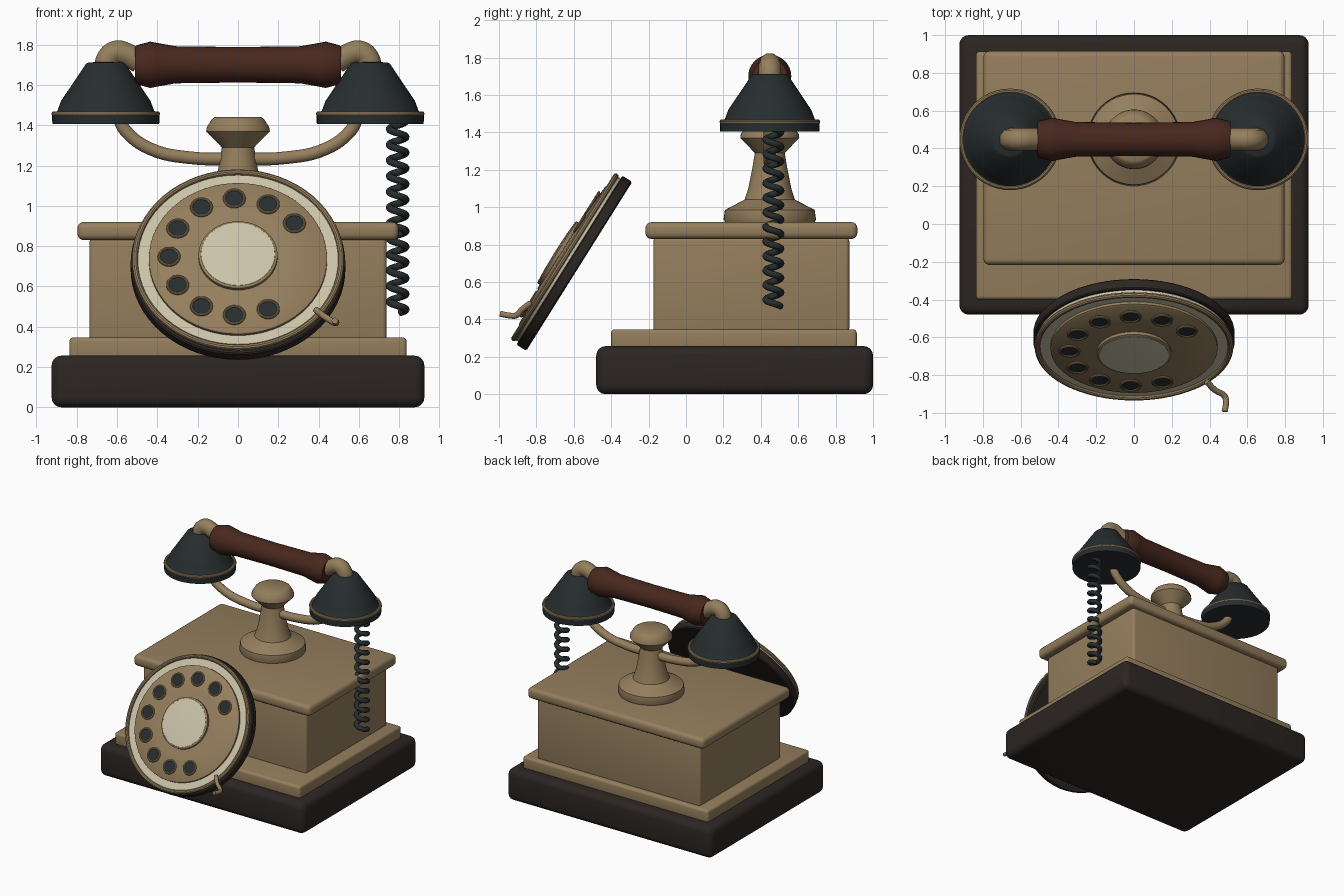
import bpy, bmesh, math
from mathutils import Matrix, Vector

if "Cube" in bpy.data.objects:
    bpy.data.objects.remove(bpy.data.objects["Cube"])


def material(name, rgb):
    m = bpy.data.materials.new(name)
    m.diffuse_color = (*rgb, 1)
    m.use_nodes = True
    m.node_tree.nodes["Principled BSDF"].inputs["Base Color"].default_value = m.diffuse_color
    return m


BRASS = material("brass", (0.30, 0.21, 0.11))
DARK = material("dark_wood", (0.025, 0.019, 0.016))
BLACK = material("black", (0.02, 0.026, 0.028))
RED = material("red_wood", (0.065, 0.021, 0.013))
IVORY = material("ivory", (0.60, 0.55, 0.40))


def smooth(ob, angle=35):
    bpy.ops.object.select_all(action='DESELECT')
    ob.select_set(True)
    bpy.context.view_layer.objects.active = ob
    bpy.ops.object.shade_smooth_by_angle(angle=math.radians(angle))


def finish(bm, name, mat):
    bmesh.ops.recalc_face_normals(bm, faces=bm.faces)
    me = bpy.data.meshes.new(name)
    bm.to_mesh(me)
    bm.free()
    me.materials.append(mat)
    ob = bpy.data.objects.new(name, me)
    bpy.context.collection.objects.link(ob)
    smooth(ob)
    return ob


def slab(name, half_x, y, z, bevel, mat):
    bm = bmesh.new()
    bmesh.ops.create_cube(bm, size=1, matrix=Matrix.LocRotScale(
        Vector((0, sum(y) / 2, sum(z) / 2)), None,
        Vector((2 * half_x, y[1] - y[0], z[1] - z[0]))))
    bmesh.ops.bevel(bm, geom=bm.edges[:], offset=bevel, segments=4,
                    profile=0.5, affect='EDGES')
    return finish(bm, name, mat)


def lathe(name, profile, matrix, mat, steps=48):
    """Spin (radius, height) points around local z."""
    bm = bmesh.new()
    vs = [bm.verts.new((r, 0, h)) for r, h in profile]
    es = [bm.edges.new(p) for p in zip(vs, vs[1:])]
    bmesh.ops.spin(bm, geom=vs + es, cent=(0, 0, 0), axis=(0, 0, 1),
                   angle=2 * math.pi, steps=steps)
    bmesh.ops.remove_doubles(bm, verts=bm.verts, dist=1e-5)
    bm.transform(matrix)
    return finish(bm, name, mat)


def ring(name, major, minor, matrix, mat, steps=48):
    prof = [(major + minor * math.cos(a), minor * math.sin(a))
            for a in (i * math.pi / 5 for i in range(11))]
    return lathe(name, prof, matrix, mat, steps)


def tube(name, points, radius, mat, res=6):
    cu = bpy.data.curves.new(name, 'CURVE')
    cu.dimensions = '3D'
    cu.bevel_depth, cu.bevel_resolution = radius, 3
    cu.resolution_u, cu.use_fill_caps = res, True
    sp = cu.splines.new('BEZIER')
    sp.bezier_points.add(len(points) - 1)
    for bp, p in zip(sp.bezier_points, points):
        bp.co = p
        bp.handle_left_type = bp.handle_right_type = 'AUTO'
    cu.materials.append(mat)
    ob = bpy.data.objects.new(name, cu)
    bpy.context.collection.objects.link(ob)
    bpy.ops.object.select_all(action='DESELECT')
    ob.select_set(True)
    bpy.context.view_layer.objects.active = ob
    bpy.ops.object.convert(target='MESH')
    smooth(bpy.context.object, 45)


T = Matrix.Translation
CY = 0.448  # depth of the handset axis

# Base and body
slab("base", 0.925, (-0.48, 1.0), (0, 0.257), 0.05, DARK)
slab("plinth", 0.837, (-0.40, 0.913), (0.24, 0.347), 0.02, BRASS)
slab("body", 0.737, (-0.175, 0.873), (0.33, 0.84), 0.022, BRASS)
slab("lid", 0.797, (-0.217, 0.916), (0.83, 0.92), 0.032, BRASS)

# Pedestal
lathe("pedestal", [(0, 0.91), (0.235, 0.91), (0.247, 0.935), (0.24, 0.985),
                   (0.135, 1.04), (0.115, 1.10), (0.095, 1.20), (0.08, 1.29),
                   (0.158, 1.37), (0.155, 1.39), (0.13, 1.43), (0.115, 1.44),
                   (0, 1.44)], T((0, CY, 0)), BRASS)

# Cradle arm
half = [(0.59, 1.43), (0.56, 1.375), (0.44, 1.285), (0.22, 1.237)]
path = [(-x, CY, z) for x, z in half] + [(0, CY, 1.235)] + \
       [(x, CY, z) for x, z in reversed(half)]
tube("cradle_arm", path, 0.033, BRASS)

# Handset
lathe("handset_grip", [(0, -0.51), (0.093, -0.51), (0.098, -0.50),
                       (0.115, -0.435), (0.11, -0.41), (0.092, -0.31),
                       (0.088, 0), (0.092, 0.31), (0.11, 0.41),
                       (0.115, 0.435), (0.098, 0.50), (0.093, 0.51), (0, 0.51)],
      T((0, CY, 1.70)) @ Matrix.Rotation(math.pi / 2, 4, 'Y'), RED, 32)
for side, s in (("left", -1), ("right", 1)):
    at = T((s * 0.656, CY, 0))
    lathe(side + "_cup", [(0, 1.405), (0.265, 1.405), (0.267, 1.45),
                          (0.24, 1.472), (0.222, 1.52), (0.192, 1.565),
                          (0.155, 1.62), (0.098, 1.705), (0.085, 1.712),
                          (0, 1.714)], at, BLACK)
    ring(side + "_cup_ring", 0.256, 0.013, at @ T((0, 0, 1.457)), BRASS)
    tube(side + "_elbow", [(s * 0.654, CY, 1.67), (s * 0.648, CY, 1.725),
                           (s * 0.605, CY, 1.763), (s * 0.55, CY, 1.75),
                           (s * 0.49, CY, 1.715)], 0.06, BRASS)

# Coiled cord
turns, per = 12.25, 10
n = int(turns * per)
tube("cord", [(0.792 + 0.041 * math.cos(2 * math.pi * i / per),
               0.467 + 0.041 * math.sin(2 * math.pi * i / per),
               1.42 - 0.95 * i / n) for i in range(n + 1)], 0.018, BLACK, 2)

# Tilted dial, built along its own axis
D = T((0, -0.597, 0.70)) @ Matrix.Rotation(math.radians(57.9), 4, 'X')
lathe("dial_back", [(0, -0.031), (0.525, -0.031), (0.533, -0.023),
                    (0.533, 0.025), (0.527, 0.031), (0, 0.031)], D, DARK, 64)
lathe("dial_number_plate", [(0, 0.03), (0.515, 0.03), (0.515, 0.058),
                            (0, 0.058)], D, IVORY, 64)
ring("dial_rim", 0.512, 0.015, D @ T((0, 0, 0.06)), BRASS, 64)
lathe("finger_wheel", [(0, 0.055), (0.442, 0.055), (0.442, 0.073),
                       (0.435, 0.078), (0.25, 0.09), (0, 0.094)], D, BRASS, 64)
lathe("dial_hub", [(0, 0.08), (0.196, 0.08), (0.196, 0.108), (0.188, 0.113),
                   (0, 0.113)], D, BRASS)
lathe("dial_card", [(0, 0.11), (0.186, 0.11), (0.183, 0.114), (0.1, 0.119),
                    (0, 0.121)], D, IVORY)

# Ten finger holes
for i in range(10):
    a = math.radians(35 + 29 * i)
    H = D @ T((0.342 * math.cos(a), 0.342 * math.sin(a), 0))
    lathe(f"finger_hole_{i}", [(0, 0.07), (0.05, 0.07), (0.05, 0.091),
                               (0, 0.091)], H, BLACK, 24)
    ring(f"finger_hole_ring_{i}", 0.05, 0.007, H @ T((0, 0, 0.09)), BRASS, 24)

# Finger stop
tube("finger_stop", [(0.385, -0.835, 0.485), (0.43, -0.88, 0.45),
                     (0.48, -0.912, 0.42), (0.487, -0.94, 0.42),
                     (0.48, -0.993, 0.43)], 0.016, BRASS, 4)
